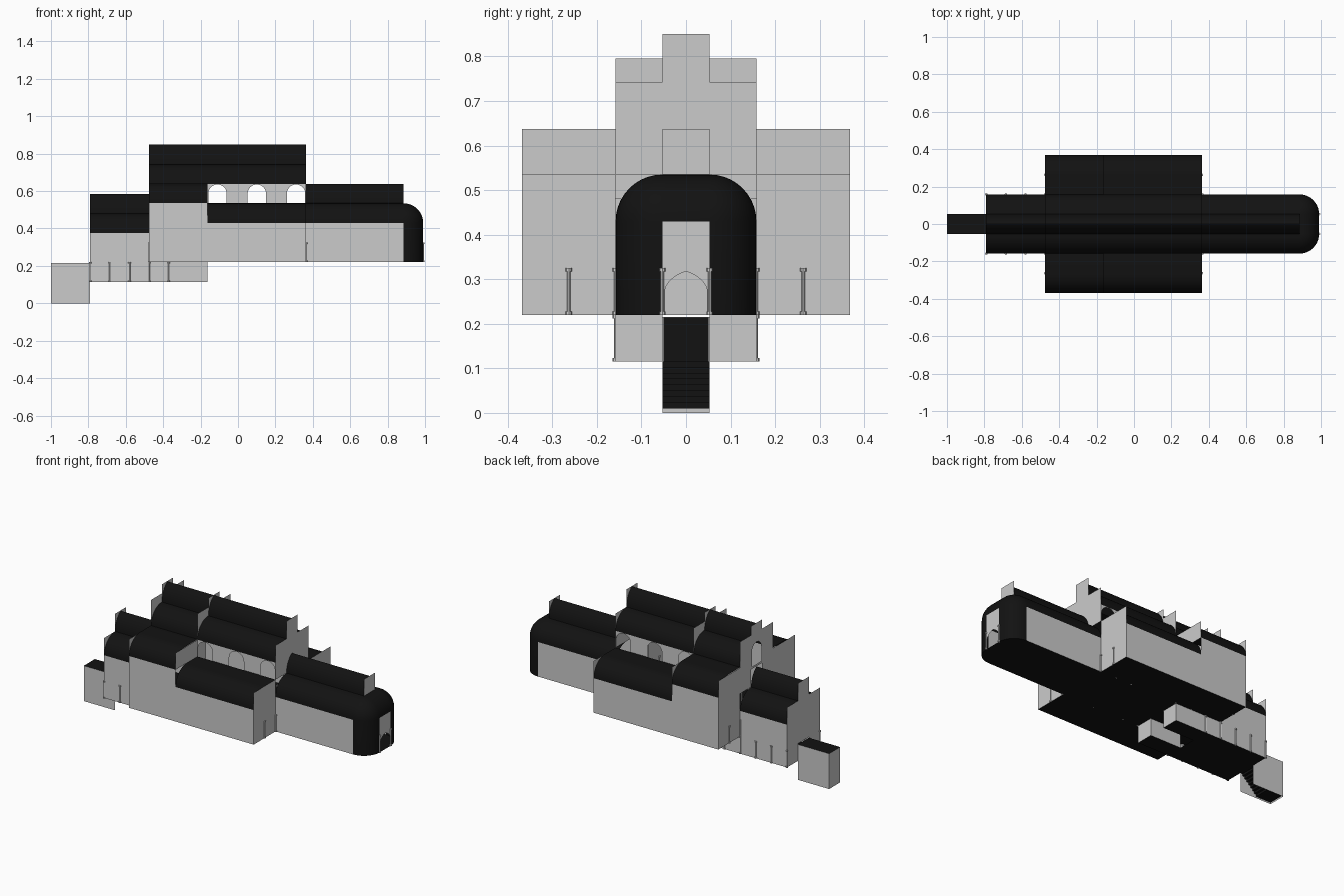
import bpy, bmesh
from math import sin, cos, pi, radians

if "Cube" in bpy.data.objects:
    bpy.data.objects.remove(bpy.data.objects["Cube"])

R = 0.105          # bay size, also the vault radius
N, M, W = 0.053, 0.158, 0.368   # half widths: narrow nave, nave, aisles
XA, XC, X1, X2, X3, X4 = -1.0, -0.79, -0.475, -0.162, 0.363, 0.885
FLOOR, CRYPT = 0.22, 0.115

dark = bpy.data.materials.new("dark_vault")
dark.diffuse_color = (0.006, 0.006, 0.006, 1)
dark.use_nodes = True
dark.node_tree.nodes["Principled BSDF"].inputs["Base Color"].default_value = dark.diffuse_color


def build(name, faces, mat=None, smooth=False):
    bm = bmesh.new()
    for f in faces:
        bm.faces.new([bm.verts.new(p) for p in f])
    bmesh.ops.remove_doubles(bm, verts=bm.verts, dist=1e-5)
    me = bpy.data.meshes.new(name)
    bm.to_mesh(me)
    bm.free()
    ob = bpy.data.objects.new(name, me)
    bpy.context.collection.objects.link(ob)
    if mat:
        me.materials.append(mat)
    if smooth:
        bpy.ops.object.select_all(action='DESELECT')
        bpy.context.view_layer.objects.active = ob
        ob.select_set(True)
        bpy.ops.object.shade_smooth_by_angle(angle=radians(35))
    return ob


def strip(name, prof, x0, x1, mat=None):
    # extrude a (y, z) profile along x, mirrored in y
    faces = []
    for s in (1, -1):
        for (a, b), (c, d) in zip(prof, prof[1:]):
            q = [(x0, s*a, b), (x1, s*a, b), (x1, s*c, d), (x0, s*c, d)]
            faces.append(q if s > 0 else q[::-1])
    return build(name, faces, mat, True)


def quarter(y, z, n=10):
    return [(y - R + R*cos(i*pi/2/n), z + R*sin(i*pi/2/n)) for i in range(n + 1)]


def pointed(z, rise=R, n=8):
    return [(2*N*cos(i*pi/3/n) - N, z + rise*sin(i*pi/3/n)/sin(pi/3)) for i in range(n + 1)]


def sheets(name, x, rects):
    # flat cross walls at x: (y0, y1, z0, z1)
    return build(name, [[(x, a, c), (x, b, c), (x, b, d), (x, a, d)] for a, b, c, d in rects])


def both(y0, y1, z0, z1):
    return [(y0, y1, z0, z1), (-y1, -y0, z0, z1)]


def floor(name, rects, z):
    return build(name, [[(a, c, z), (a, d, z), (b, d, z), (b, c, z)] for a, b, c, d in rects], dark)


def arch_frame(u, hw, z0, z1, arch, base):
    # wall bay with an arched opening, arch = right half as (du, z), spring to crown
    pts = [(u - hw, base), (u - hw, z1), (u + hw, z1), (u + hw, base)]
    jamb = [(arch[0][0], z0)]
    right = jamb + arch
    left = [(-a, b) for a, b in reversed(right[:-1])]
    return pts + [(u + a, b) for a, b in right + left]


def column(x, y, z, h=R):
    bm = bmesh.new()
    for r, z0, z1 in ((0.007, 0, 0.008), (0.004, 0.008, h - 0.008), (0.007, h - 0.008, h)):
        res = bmesh.ops.create_cone(bm, cap_ends=True, segments=8, radius1=r, radius2=r, depth=z1 - z0)
        bmesh.ops.translate(bm, verts=res['verts'], vec=(x, y, z + (z0 + z1)/2))
    me = bpy.data.meshes.new("column")
    bm.to_mesh(me)
    bm.free()
    bpy.context.collection.objects.link(bpy.data.objects.new("column", me))


# outer walls
strip("west_wall", [(M, FLOOR), (M, 0.375)], XC, X1)
strip("transept_wall", [(W, FLOOR), (W, 0.535)], X1, X2)
strip("aisle_wall", [(W, FLOOR), (W, 0.43)], X2, X3)
strip("choir_wall", [(M, FLOOR), (M, 0.43)], X3, X4)

# vaults
strip("west_vault", quarter(M, 0.375), XC, X1, dark)
strip("west_top_vault", pointed(0.48), XC, X1, dark)
strip("transept_vault", quarter(W, 0.535) + [(M, 0.64)], X1, X2, dark)
strip("aisle_vault", quarter(W, 0.43) + [(M, 0.535)], X2, X3, dark)
strip("nave_vault", quarter(M, 0.638), X1, X3, dark)
strip("nave_top_vault", pointed(0.743), X1, X3, dark)
strip("choir_vault", quarter(M, 0.43), X3, X4, dark)
strip("choir_top_vault", pointed(0.535, 0.102), X3, X4, dark)

# rectangular cross walls that rise behind the vaults
sheets("west_front", XC, [(-M, M, FLOOR, 0.48), (-N, N, 0.48, 0.587)] + both(N, M, CRYPT, FLOOR))
sheets("transept_west", X1, both(M, W, FLOOR, 0.637) + both(N, M, 0.48, 0.795)
       + [(-N, N, 0.795, 0.85)])
sheets("transept_east", X2, both(M, W, 0.535, 0.637) + [(-M, M, 0.743, 0.795), (-N, N, 0.795, 0.85)]
       + both(N, M, 0.638, 0.743))
sheets("nave_east", X3, both(M, W, FLOOR, 0.535) + [(-M, M, 0.535, 0.743), (-N, N, 0.743, 0.85)])
sheets("choir_east", X4, [(-N, N, 0.535, 0.637)])

# west window above the entrance vault
round_arch = [(0.045*cos(i*pi/16), 0.69 + 0.045*sin(i*pi/16)) for i in range(9)]
build("west_window", [[(X1, u, z) for u, z in arch_frame(0, N, 0.6, 0.795, round_arch, 0.6)]])
sheets("west_window_base", X1, [(-N, N, 0.587, 0.6)])

# clerestory: three arched windows between solid bays
clere = []
for s in (1, -1):
    for i in range(5):
        u = X2 + R*(i + 0.5)
        if i % 2:
            p = [(u - R/2, 0.535), (u - R/2, 0.638), (u + R/2, 0.638), (u + R/2, 0.535)]
        else:
            arch = [(0.049*cos(k*pi/16), 0.587 + 0.048*sin(k*pi/16)) for k in range(9)]
            p = arch_frame(u, R/2, 0.535, 0.638, arch, 0.535)
        clere.append([(a, s*M, b) for a, b in p])
build("clerestory", clere)

# apse: rounded corners in plan, quarter-round top
path = [(-N, radians(-90 + 9*i)) for i in range(11)] + [(N, radians(9*i)) for i in range(11)]
levels = [(R, FLOOR)] + [(R*cos(i*pi/20), 0.43 + R*sin(i*pi/20)) for i in range(11)]
rings = [[(X4 + r*cos(t), y + r*sin(t), z) for y, t in path] for r, z in levels]
apse = []
for j in range(len(levels) - 1):
    for i in range(len(path) - 1):
        if j == 0 and i == 10:
            continue                      # doorway bay
        q = [rings[j][i], rings[j][i+1], rings[j+1][i+1], rings[j+1][i]]
        if j == len(levels) - 2:
            if i != 10:
                q = q[:3]
        apse.append(q)
build("apse", apse, dark, True)
build("apse_floor", [rings[0]], dark)
door = [(a*0.9, b) for a, b in pointed(0.27, 0.048)]
build("apse_door", [[(X4 + R, u, z) for u, z in arch_frame(0, N, FLOOR, 0.43, door, FLOOR)]])

# floors
floor("main_floor", [(X1, X3, -W, W), (X3, X4, -M, M), (XC, X1, -M, M)], FLOOR)
floor("crypt_floor", [(XC, -0.37, -M, M), (-0.37, X2, N, M), (-0.37, X2, -M, -N)], CRYPT)

# crypt walls and its two east arms
strip("crypt_wall", [(M, CRYPT), (M, FLOOR)], XC, X2)
strip("crypt_inner_wall", [(N, CRYPT), (N, FLOOR)], -0.37, X2)
sheets("crypt_end", X2, both(N, M, CRYPT, FLOOR))

# entrance stair block at the west end
strip("stair_wall", [(N, 0), (N, 0.215)], XA, XC)
strip("stair_roof", [(N, 0.215), (0, 0.215)], XA, XC, dark)
sheets("stair_end", XA, [(-N, N, 0, 0.215)])
build("stair_end_lining", [[(XA + 0.003, y, z) for y, z in
                            ((-0.05, 0.01), (0.05, 0.01), (0.05, 0.214), (-0.05, 0.214))]], dark)
steps, n = [], 8
for i in range(n):
    xa, xb = -0.9 + 0.11*i/n, -0.9 + 0.11*(i + 1)/n
    za, zb = 0.01 + R*i/n, 0.01 + R*(i + 1)/n
    steps += [[(xa, -N, za), (xa, N, za), (xa, N, zb), (xa, -N, zb)],
              [(xa, -N, zb), (xa, N, zb), (xb, N, zb), (xb, -N, zb)]]
steps.append([(XA, -N, 0.01), (-0.9, -N, 0.01), (-0.9, N, 0.01), (XA, N, 0.01)])
build("stairs", steps, dark)

# columns
for s in (1, -1):
    for i in range(5):
        column(XC + R*i, s*M, CRYPT)
    for x in (X1, X3):
        column(x, s*(W - R), FLOOR)
    column(X4 + R, s*N, FLOOR)
    for i in range(9):
        column(X1 + R*i, s*M, FLOOR)
